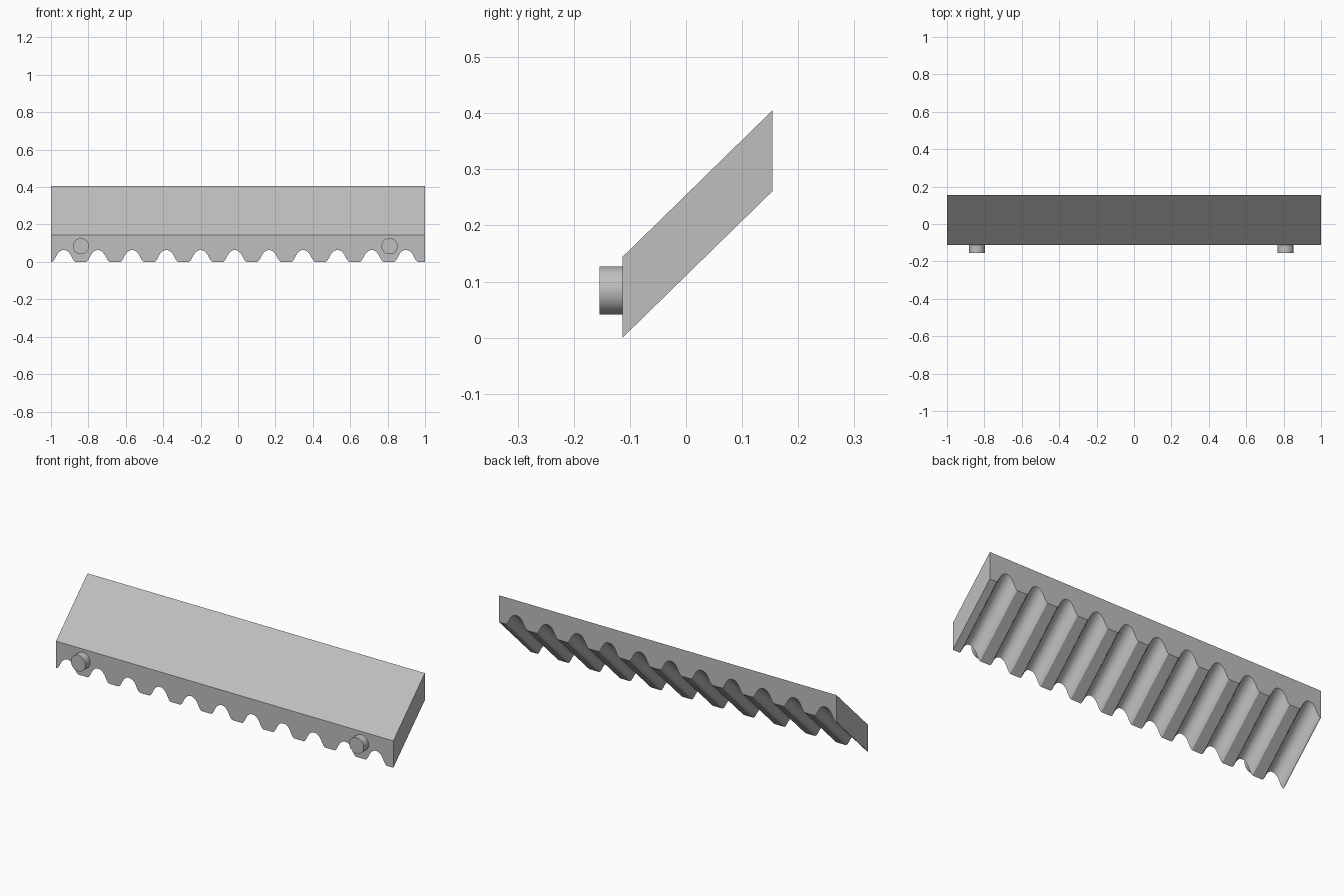
import bpy
import bmesh
from math import radians, pi
from mathutils import Matrix

cube = bpy.data.objects.get("Cube")
if cube:
    bpy.data.objects.remove(cube, do_unlink=True)

grey = bpy.data.materials.new("plain grey")
grey.use_nodes = True
grey.diffuse_color = (0.52, 0.52, 0.52, 1)
grey.node_tree.nodes["Principled BSDF"].inputs["Base Color"].default_value = (0.52, 0.52, 0.52, 1)

FRONT, BACK, RISE, HEIGHT = -0.113, 0.154, 0.261, 0.144


def finish(bm, name):
    bmesh.ops.recalc_face_normals(bm, faces=bm.faces)
    mesh = bpy.data.meshes.new(name)
    bm.to_mesh(mesh)
    bm.free()
    mesh.materials.append(grey)
    obj = bpy.data.objects.new(name, mesh)
    bpy.context.collection.objects.link(obj)
    bpy.ops.object.select_all(action="DESELECT")
    obj.select_set(True)
    bpy.context.view_layer.objects.active = obj
    bpy.ops.object.shade_smooth_by_angle(angle=radians(30))


# One groove: a round crown that flares into the flat ridges
half = [(0.062, 0), (0.054, 0.007), (0.046, 0.020), (0.038, 0.036),
        (0.029, 0.049), (0.020, 0.057), (0.010, 0.062)]
groove = [(-x, z) for x, z in half] + [(0, 0.063)] + half[::-1]

# Underside profile with eleven grooves, closed over the flat top
profile = [(-1, 0)]
for i in range(11):
    centre = -0.932 + 0.183 * i
    profile += [(centre + x, z) for x, z in groove]
profile += [(1, 0), (1, HEIGHT), (-1, HEIGHT)]

# Sweep the profile back and up along the slope
bm = bmesh.new()
face = bm.faces.new([bm.verts.new((x, FRONT, z)) for x, z in profile])
swept = bmesh.ops.extrude_face_region(bm, geom=[face], use_keep_orig=True)
moved = [v for v in swept["geom"] if isinstance(v, bmesh.types.BMVert)]
bmesh.ops.translate(bm, verts=moved, vec=(0, BACK - FRONT, RISE))
finish(bm, "sloped_grooved_block")

# Round pegs on the front
for name, x in (("right_peg", -0.84), ("left_peg", 0.81)):
    bm = bmesh.new()
    bmesh.ops.create_cone(bm, cap_ends=True, segments=48, radius1=0.043,
                          radius2=0.043, depth=0.046,
                          matrix=Matrix.Translation((x, -0.131, 0.084)) @ Matrix.Rotation(pi / 2, 4, "X"))
    finish(bm, name)
